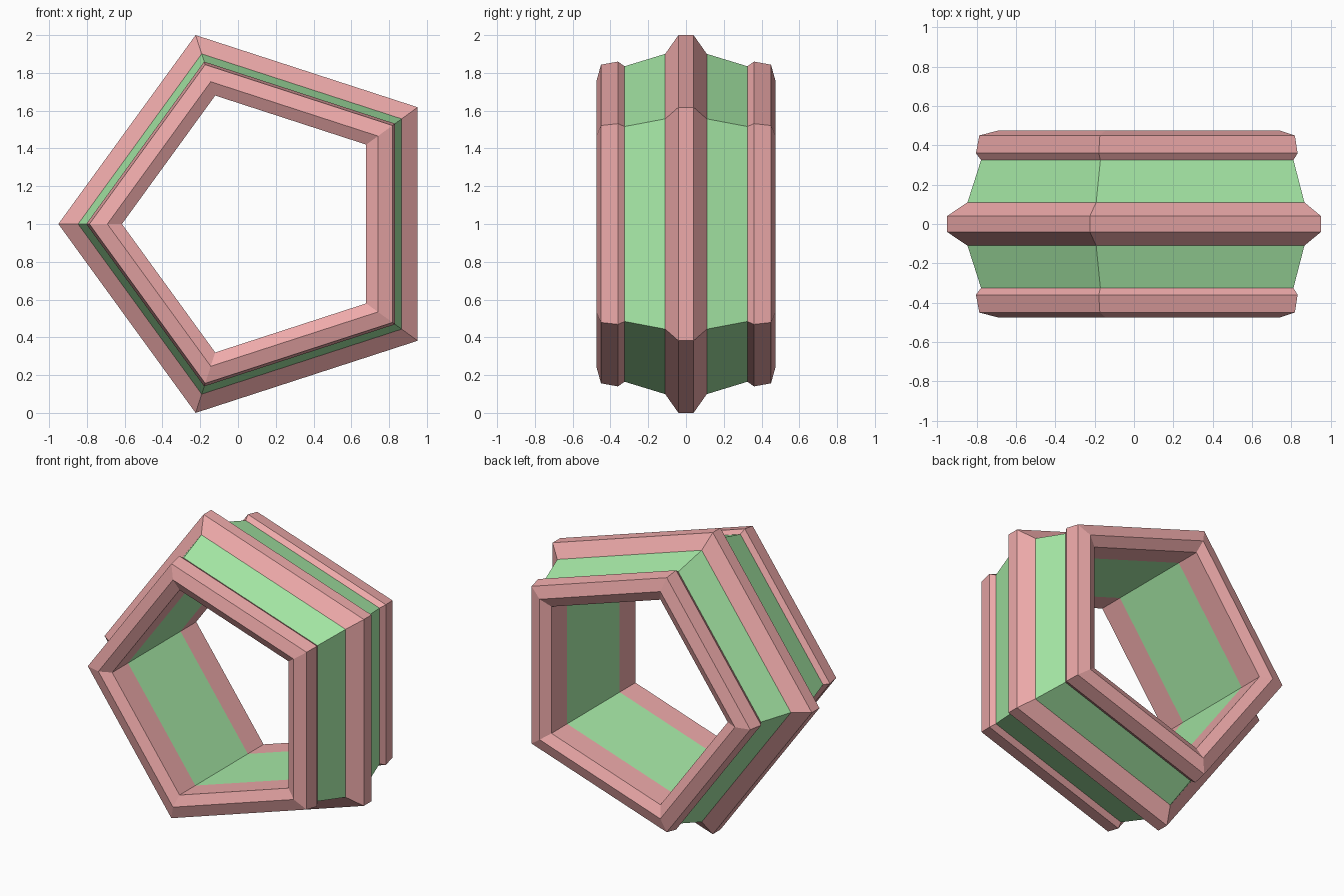
import bpy
from math import pi, cos, sin

if "Cube" in bpy.data.objects:
    bpy.data.objects.remove(bpy.data.objects["Cube"])

SIDES = 5
R = 1 / sin(2 * pi / 5)                    # circumradius giving a height of 2
CX = (R - R * cos(pi / 5)) / 2             # centres the pentagon on x = 0


def material(name, colour):
    m = bpy.data.materials.new(name)
    m.diffuse_color = colour
    m.use_nodes = True
    m.node_tree.nodes["Principled BSDF"].inputs["Base Color"].default_value = m.diffuse_color
    return m


pink = material("pink", (0.85, 0.40, 0.40, 1))
green = material("green", (0.40, 0.85, 0.40, 1))


def band(name, profile, mat):
    """Sweep an open (y, corner radius) profile round the pentagon."""
    verts = [(CX + r * cos(pi + 2 * pi * j / SIDES), y,
              1 + r * sin(pi + 2 * pi * j / SIDES))
             for y, r in profile for j in range(SIDES)]
    faces = []
    for i in range(len(profile) - 1):
        for j in range(SIDES):
            k = (j + 1) % SIDES
            a, b = i * SIDES, (i + 1) * SIDES
            faces.append((a + j, b + j, b + k, a + k))
    mesh = bpy.data.meshes.new(name)
    mesh.from_pydata(verts, [], faces)
    mesh.materials.append(mat)
    bpy.context.collection.objects.link(bpy.data.objects.new(name, mesh))


def mirrored(profile):
    return [(-y, r) for y, r in reversed(profile)]


# Raised ridge round the middle
band("centre_ridge", [(-0.11, 0.947), (-0.04, R), (0.04, R), (0.11, 0.947)], pink)

# Sloping outer walls and chamfered end rims, back and front
wall = [(0.11, 0.947), (0.325, 0.878)]
rim = [(0.325, 0.878), (0.36, 0.904), (0.45, 0.887),
       (0.475, 0.792), (0.44, 0.715), (0.275, 0.715)]
for side, fn in (("back", list), ("front", mirrored)):
    band(side + "_outer_wall", fn(wall), green)
    band(side + "_rim", fn(rim), pink)

# Inner lining between the rims
band("inner_lining", [(0.275, 0.715), (-0.275, 0.715)], green)
